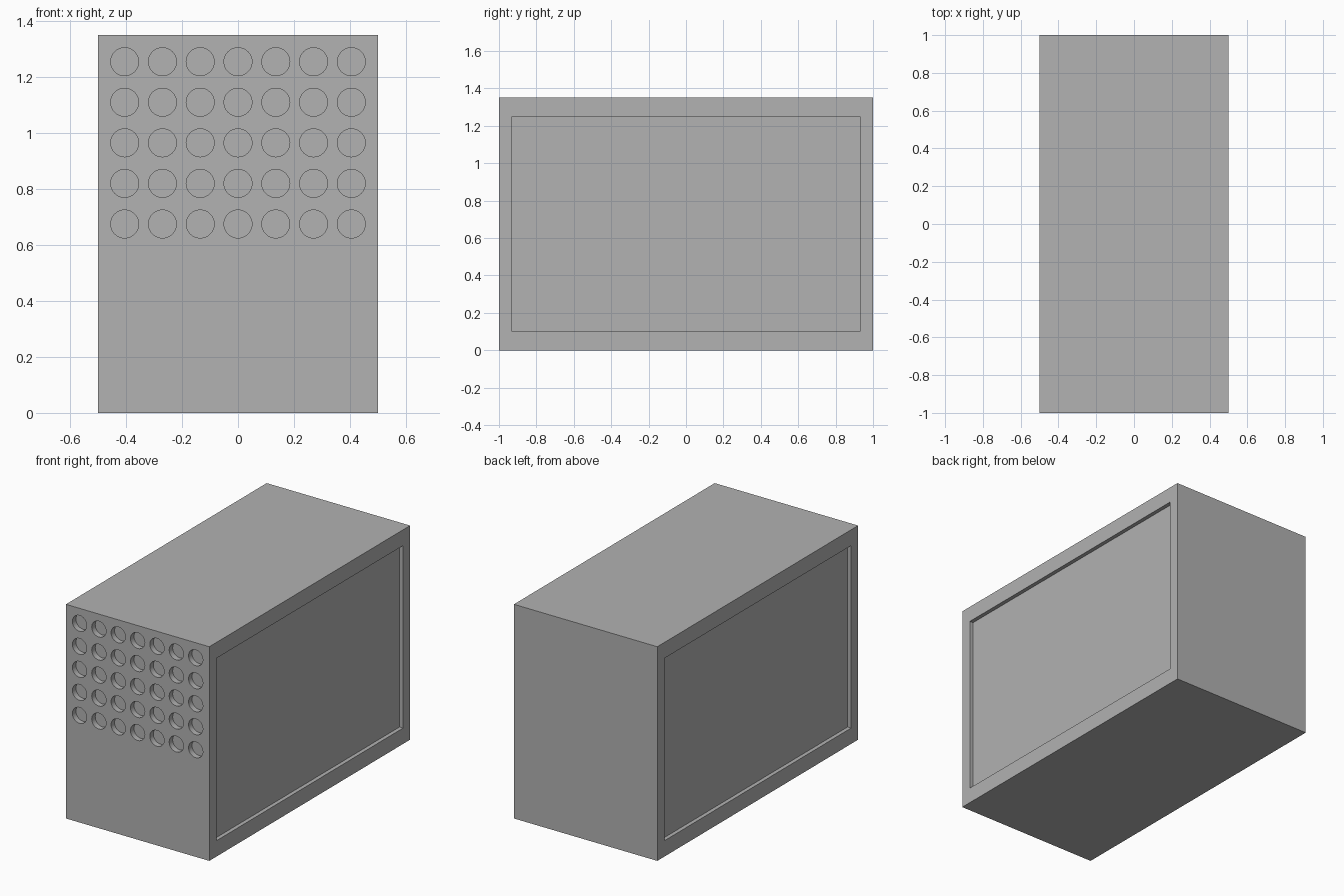
import bpy
import bmesh
from mathutils import Matrix, Vector

if "Cube" in bpy.data.objects:
    bpy.data.objects.remove(bpy.data.objects["Cube"], do_unlink=True)

WIDTH, LENGTH, HEIGHT = 1.0, 2.0, 1.35
RECESS = 0.025
HOLE_RADIUS, HOLE_DEPTH = 0.05, 0.035

grey = bpy.data.materials.new("plain grey")
grey.use_nodes = True
colour = (0.445, 0.445, 0.445, 1)
grey.diffuse_color = colour
grey.node_tree.nodes["Principled BSDF"].inputs["Base Color"].default_value = colour


def add_box(bm, centre, size):
    matrix = Matrix.Translation(centre) @ Matrix.Diagonal(Vector(size).to_4d())
    bmesh.ops.create_cube(bm, size=1, matrix=matrix)


def make_object(name, bm):
    mesh = bpy.data.meshes.new(name)
    bm.to_mesh(mesh)
    bm.free()
    mesh.materials.append(grey)
    obj = bpy.data.objects.new(name, mesh)
    bpy.context.collection.objects.link(obj)
    return obj


# Case body
bm = bmesh.new()
add_box(bm, (0, 0, HEIGHT / 2), (WIDTH, LENGTH, HEIGHT))
case = make_object("case", bm)

# Cutter for the shallow side panels
bm = bmesh.new()
for side in (-1, 1):
    add_box(bm, (side * WIDTH / 2, 0, 0.675), (2 * RECESS, 1.86, 1.15))
panel_cutter = make_object("side_panel_cutter", bm)

# Cutter for the grid of blind vent holes in the front
bm = bmesh.new()
turn = Matrix.Rotation(1.5707963, 4, "X")
for row in range(5):
    for column in range(-3, 4):
        place = Matrix.Translation((column * 0.135, -LENGTH / 2, 0.675 + row * 0.145))
        bmesh.ops.create_cone(bm, cap_ends=True, segments=32, radius1=HOLE_RADIUS,
                              radius2=HOLE_RADIUS, depth=2 * HOLE_DEPTH, matrix=place @ turn)
hole_cutter = make_object("vent_hole_cutter", bm)

# Cut the case, then discard the cutters
bpy.ops.object.select_all(action="DESELECT")
bpy.context.view_layer.objects.active = case
case.select_set(True)
for cutter in (panel_cutter, hole_cutter):
    cutter.hide_render = True
    cut = case.modifiers.new(cutter.name, "BOOLEAN")
    cut.operation = "DIFFERENCE"
    cut.solver = "EXACT"
    cut.object = cutter
    bpy.ops.object.modifier_apply(modifier=cut.name)
    bpy.data.objects.remove(cutter, do_unlink=True)

# Round the hole walls, keep the case edges sharp
bpy.ops.object.shade_smooth_by_angle(angle=0.6)
